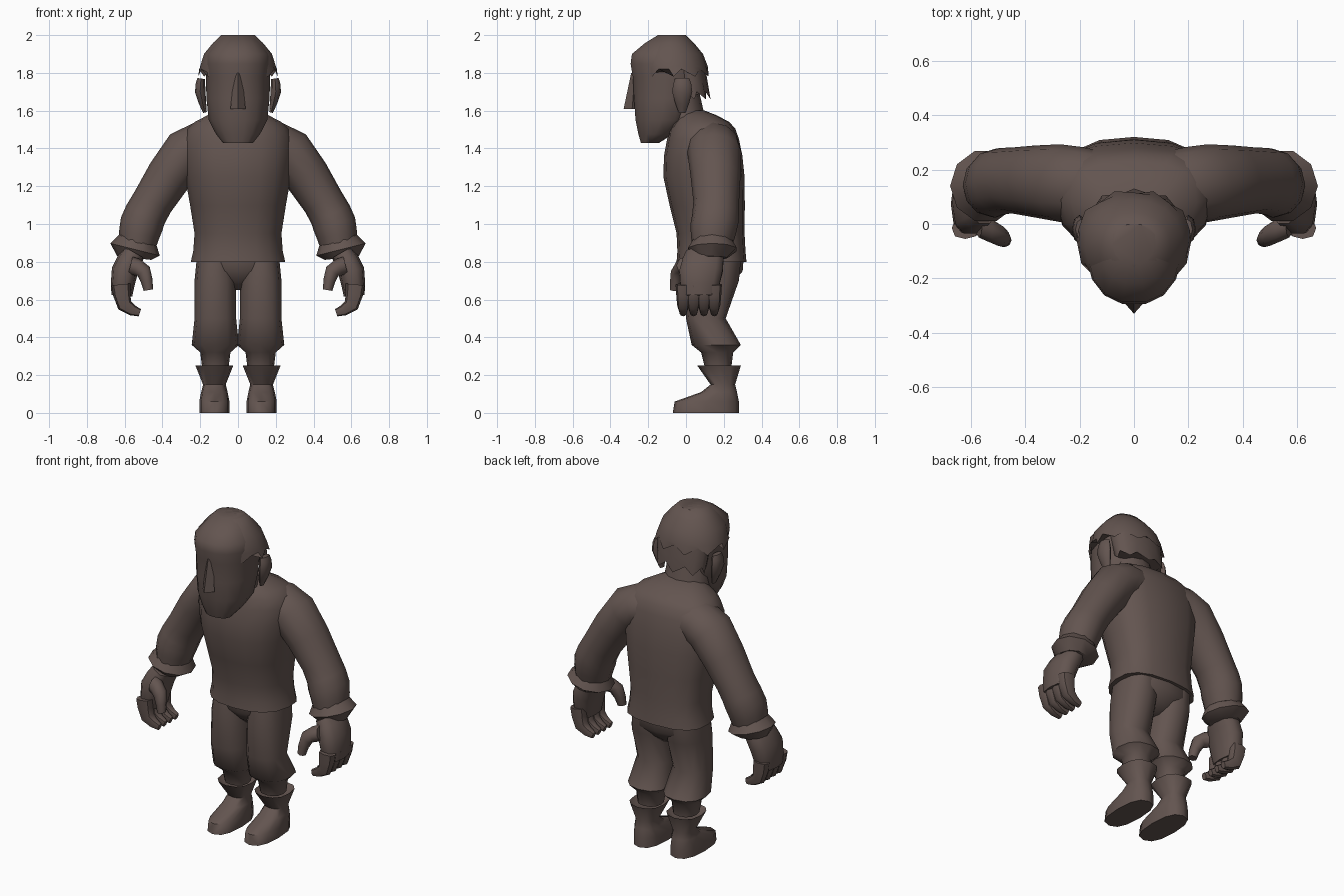
import bpy, bmesh, math
from mathutils import Matrix, Vector

old = bpy.data.objects.get("Cube")
if old:
    bpy.data.objects.remove(old, do_unlink=True)

brown = bpy.data.materials.new("dark brown")
brown.use_nodes = True
brown.diffuse_color = (0.125, 0.09, 0.08, 1)
shader = brown.node_tree.nodes["Principled BSDF"]
shader.inputs["Base Color"].default_value = brown.diffuse_color


def rounded(rings):
    """Insert a curved in-between ring between each pair of rings."""
    result = [rings[0]]
    last = len(rings) - 1
    for k in range(last):
        before, start = rings[max(k - 1, 0)], rings[k]
        end, after = rings[k + 1], rings[min(k + 2, last)]
        result.append((start + end) * 9 / 16 - (before + after) / 16)
        result.append(end)
    return result


def loft(name, rings, sides=12, square=1, taper=0, ragged=0,
         lean=False, smooth=True, mirror=False, sharp=50):
    """Skin rings of (x, y, z, half width, half depth)."""
    rings = [Vector(ring) for ring in rings]
    if smooth:
        rings = rounded(rings)
    bm = bmesh.new()
    loops = []
    for k, ring in enumerate(rings):
        tilt = 0
        if lean:
            path = rings[min(k + 1, len(rings) - 1)] - rings[max(k - 1, 0)]
            tilt = math.atan2(path[0], -path[2])
        turn = Matrix.Rotation(-tilt, 3, 'Y')
        loop = []
        for i in range(sides):
            angle = math.tau * i / sides
            c, s = math.cos(angle), math.sin(angle)
            u = math.copysign(abs(c) ** square, c) * (1 + taper * s)
            v = math.copysign(abs(s) ** square, s)
            point = Vector(ring[:3]) + turn @ Vector((ring[3] * u, ring[4] * v, 0))
            # notch every other rim point of ragged hair, except at the front
            if ragged and ring is rings[-1] and i % 2 and s > -0.6:
                point += Vector((0, -ragged / 2, ragged))
            loop.append(bm.verts.new(point))
        loops.append(loop)
    for upper, lower in zip(loops, loops[1:]):
        for i in range(sides):
            j = (i + 1) % sides
            bm.faces.new((upper[i], upper[j], lower[j], lower[i]))
    bm.faces.new(loops[0])
    bm.faces.new(loops[-1])
    bmesh.ops.recalc_face_normals(bm, faces=bm.faces)
    mesh = bpy.data.meshes.new(name)
    bm.to_mesh(mesh)
    bm.free()
    mesh.materials.append(brown)
    part = bpy.data.objects.new(name, mesh)
    bpy.context.collection.objects.link(part)
    bpy.ops.object.select_all(action='DESELECT')
    part.select_set(True)
    bpy.context.view_layer.objects.active = part
    bpy.ops.object.shade_smooth_by_angle(angle=math.radians(sharp))
    if mirror:
        part.modifiers.new("mirror", 'MIRROR')


def column(name, x, rows, **options):
    """Upright part from rows of (z, front y, back y, half width)."""
    rings = [(x, (front + back) / 2, z, width, (back - front) / 2)
             for z, front, back, width in rows]
    loft(name, rings, **options)


def limb(name, path, depth=1, **options):
    """Mirrored part along a path of (x, y, z, radius)."""
    rings = [(x, y, z, radius, radius * depth) for x, y, z, radius in path]
    loft(name, rings, lean=True, mirror=True, **options)


# Shirt with a flared hem
column("shirt", 0, [
    (0.8, -0.05, 0.32, 0.25), (0.95, -0.05, 0.31, 0.23), (1.25, -0.12, 0.31, 0.28),
    (1.45, -0.1, 0.28, 0.29), (1.54, -0.07, 0.23, 0.23), (1.6, -0.03, 0.1, 0.1)],
    sides=16, square=0.8, taper=0.1)

# Trousers gathered below the knee
column("trouser_seat", 0, [
    (0.9, 0, 0.3, 0.22), (0.75, 0, 0.3, 0.21), (0.65, 0.1, 0.2, 0.08)], square=0.8)
column("trouser_leg", 0.12, [
    (0.8, 0, 0.29, 0.1), (0.7, -0.01, 0.28, 0.11), (0.5, 0, 0.21, 0.11),
    (0.36, 0.03, 0.29, 0.125), (0.32, 0.08, 0.25, 0.08), (0.24, 0.1, 0.24, 0.07)],
    square=0.85, smooth=False, mirror=True)

# Boots with a flared top
column("boot", 0.125, [
    (0.22, 0.1, 0.25, 0.07), (0.25, 0.06, 0.29, 0.1), (0.15, 0.13, 0.26, 0.06),
    (0.11, 0.08, 0.27, 0.07), (0.06, -0.06, 0.28, 0.08), (0, -0.07, 0.28, 0.08)],
    square=0.8, smooth=False, mirror=True)

# Sleeves and flared cuffs
limb("sleeve", [
    (0.14, 0.14, 1.42, 0.12), (0.27, 0.15, 1.38, 0.13), (0.45, 0.16, 1.12, 0.11),
    (0.51, 0.15, 1, 0.115), (0.53, 0.14, 0.9, 0.1)], depth=1.1)
limb("cuff", [
    (0.525, 0.14, 0.92, 0.1), (0.545, 0.14, 0.865, 0.135), (0.55, 0.13, 0.82, 0.09)],
    sides=10, smooth=False, sharp=35)

# Hands with curled fingers
limb("palm", [
    (0.55, 0.1, 0.85, 0.06), (0.6, 0.08, 0.75, 0.07), (0.615, 0.07, 0.62, 0.055)],
    depth=1.7, sides=10, square=0.8)
for i, finger in enumerate(("index", "middle", "ring", "little")):
    y = -0.015 + 0.055 * i
    limb(finger + "_finger", [
        (0.62, y, 0.68, 0.05), (0.6, y, 0.57, 0.04), (0.52, y, 0.53, 0.02)],
        depth=0.8, sides=8, square=0.8)
limb("thumb", [
    (0.57, 0, 0.78, 0.05), (0.5, -0.04, 0.75, 0.04), (0.475, -0.06, 0.65, 0.025)],
    sides=8)

# Neck and head with a broad jaw
column("neck", 0, [(1.48, -0.12, 0.12, 0.15), (1.7, -0.13, 0.07, 0.12)])
column("head", 0, [
    (2, -0.15, 0, 0.08), (1.9, -0.29, 0.06, 0.17), (1.78, -0.285, 0.07, 0.17),
    (1.55, -0.27, 0.01, 0.155), (1.43, -0.24, -0.14, 0.08)],
    sides=14, square=0.85, taper=0.1)
column("nose", 0, [(1.8, -0.29, -0.25, 0.02), (1.61, -0.33, -0.24, 0.04)],
       sides=4, smooth=False, sharp=30)
limb("ear", [(0.195, -0.02, 1.77, 0.02), (0.2, -0.02, 1.7, 0.028), (0.175, -0.02, 1.59, 0.01)],
     depth=1.9, sides=8)

# Layered ragged hair
column("hair_cap", 0, [
    (2, -0.15, 0, 0.09), (1.9, -0.27, 0.09, 0.18), (1.78, -0.26, 0.13, 0.21)],
    sides=20, taper=0.1, ragged=0.04)
column("hair_back", 0, [(1.84, -0.1, 0.1, 0.17), (1.66, -0.04, 0.13, 0.155)],
       sides=16, taper=0.1, ragged=0.04)
